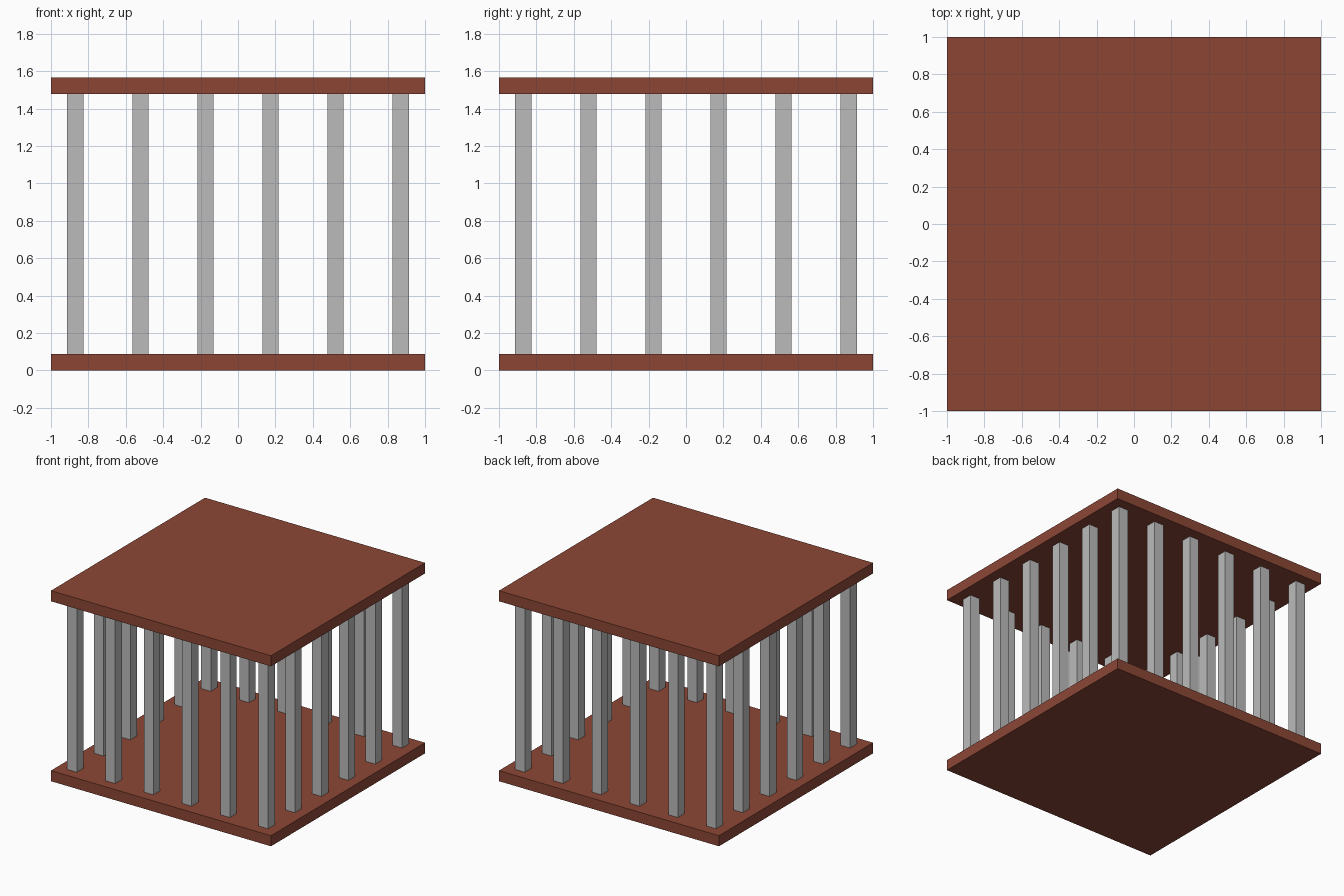
import bpy

if "Cube" in bpy.data.objects:
    bpy.data.objects.remove(bpy.data.objects["Cube"])

U = 2 / 23          # module: slab thickness and bar width
HEIGHT = 18 * U


def material(name, rgb):
    m = bpy.data.materials.new(name)
    m.diffuse_color = (*rgb, 1)
    m.use_nodes = True
    m.node_tree.nodes["Principled BSDF"].inputs["Base Color"].default_value = m.diffuse_color
    return m


def box(name, size, centre, mat):
    bpy.ops.mesh.primitive_cube_add(size=1, location=centre)
    ob = bpy.context.object
    ob.name = name
    ob.scale = size
    bpy.ops.object.transform_apply(location=False, rotation=False, scale=True)
    ob.data.materials.append(mat)
    return ob


brown = material("red brown", (0.262, 0.062, 0.036))
grey = material("light grey", (0.5, 0.5, 0.5))

# Floor and roof slabs
box("floor_slab", (2, 2, U), (0, 0, U / 2), brown)
box("roof_slab", (2, 2, U), (0, 0, HEIGHT - U / 2), brown)

# Square bars around the perimeter, six per side
steps = [i * U for i in (-10, -6, -2, 2, 6, 10)]
edge = 10 * U
for x in steps:
    for y in steps:
        if max(abs(x), abs(y)) > edge - 0.01:
            box("cage_bar", (U, U, HEIGHT - 2 * U), (x, y, HEIGHT / 2), grey)
